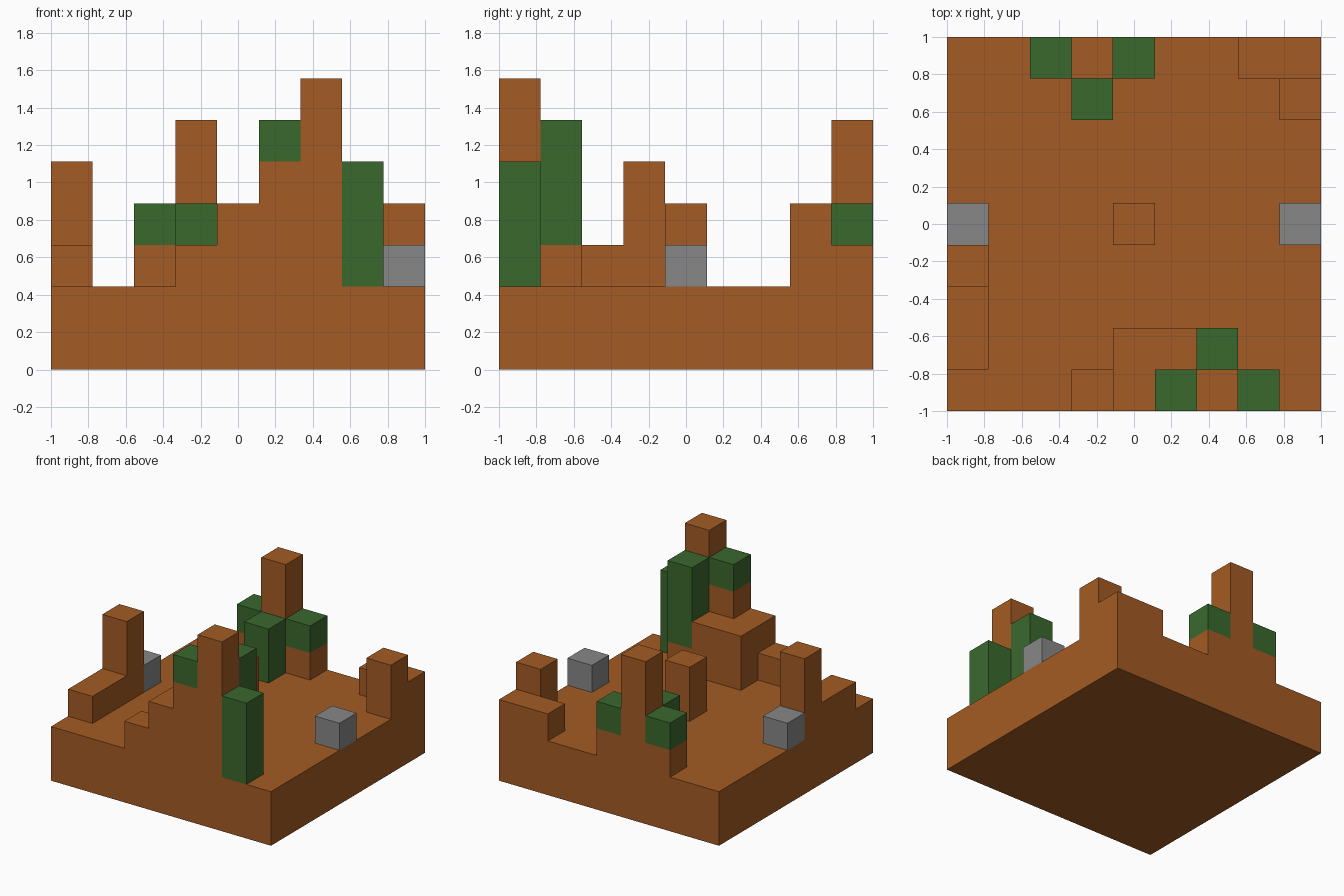
import bpy
import bmesh
from mathutils import Matrix, Vector

cube = bpy.data.objects.get("Cube")
if cube:
    bpy.data.objects.remove(cube, do_unlink=True)

CELLS = 9
UNIT = 2 / CELLS
GROUND = 2  # top of the slab, in block units


def make_material(name, rgb):
    mat = bpy.data.materials.new(name)
    mat.use_nodes = True
    color = (*rgb, 1)
    mat.diffuse_color = color
    mat.node_tree.nodes["Principled BSDF"].inputs["Base Color"].default_value = color
    return mat


brown = make_material("clay_brown", (0.37, 0.105, 0.017))
green = make_material("leaf_green", (0.042, 0.138, 0.027))
grey = make_material("stone_grey", (0.25, 0.245, 0.245))


def block(name, mat, col, row, top, bottom=GROUND, cols=1, rows=1):
    """Box on the block grid: column along x, row along y, heights in units."""
    size = Vector((cols, rows, top - bottom)) * UNIT
    corner = Vector((col * UNIT - 1, row * UNIT - 1, bottom * UNIT))
    bm = bmesh.new()
    bmesh.ops.create_cube(bm, size=1, matrix=Matrix.Translation(corner + size / 2)
                          @ Matrix.Diagonal((*size, 1)))
    mesh = bpy.data.meshes.new(name)
    bm.to_mesh(mesh)
    bm.free()
    mesh.materials.append(mat)
    obj = bpy.data.objects.new(name, mesh)
    bpy.context.collection.objects.link(obj)
    return obj


# Ground slab
block("ground_slab", brown, 0, 0, GROUND, bottom=0, cols=CELLS, rows=CELLS)

# Front hill with its tower and hanging greenery
block("front_step", brown, 3, 0, 3)
block("front_terrace", brown, 4, 0, 4, cols=2, rows=2)
block("front_ledge", brown, 5, 0, 5, bottom=4)
block("front_ledge_leaves", green, 5, 0, 6, bottom=5)
block("front_tower", brown, 6, 0, 7)
block("front_tower_vine", green, 7, 0, 5)
block("inner_vine_foot", brown, 6, 1, 3)
block("inner_vine", green, 6, 1, 6, bottom=3)

# Back tower with greenery on three sides
block("back_tower", brown, 3, 8, 6)
block("back_tower_vine", green, 3, 7, 4)
for side, col in (("west", 2), ("east", 4)):
    block(f"back_{side}_foot", brown, col, 8, 3)
    block(f"back_{side}_leaves", green, col, 8, 4, bottom=3)

# Side wall ending in a pillar
block("side_wall", brown, 0, 1, 3, rows=2)
block("side_wall_pillar", brown, 0, 3, 5)

# Back corner
block("corner_wall", brown, 7, 8, 3, cols=2)
block("corner_pillar", brown, 8, 7, 4)

# Centre pillar and the two facing stones
block("centre_pillar", brown, 4, 4, 4)
for side, col in (("west", 0), ("east", CELLS - 1)):
    block(f"{side}_stone", grey, col, 4, 3)
